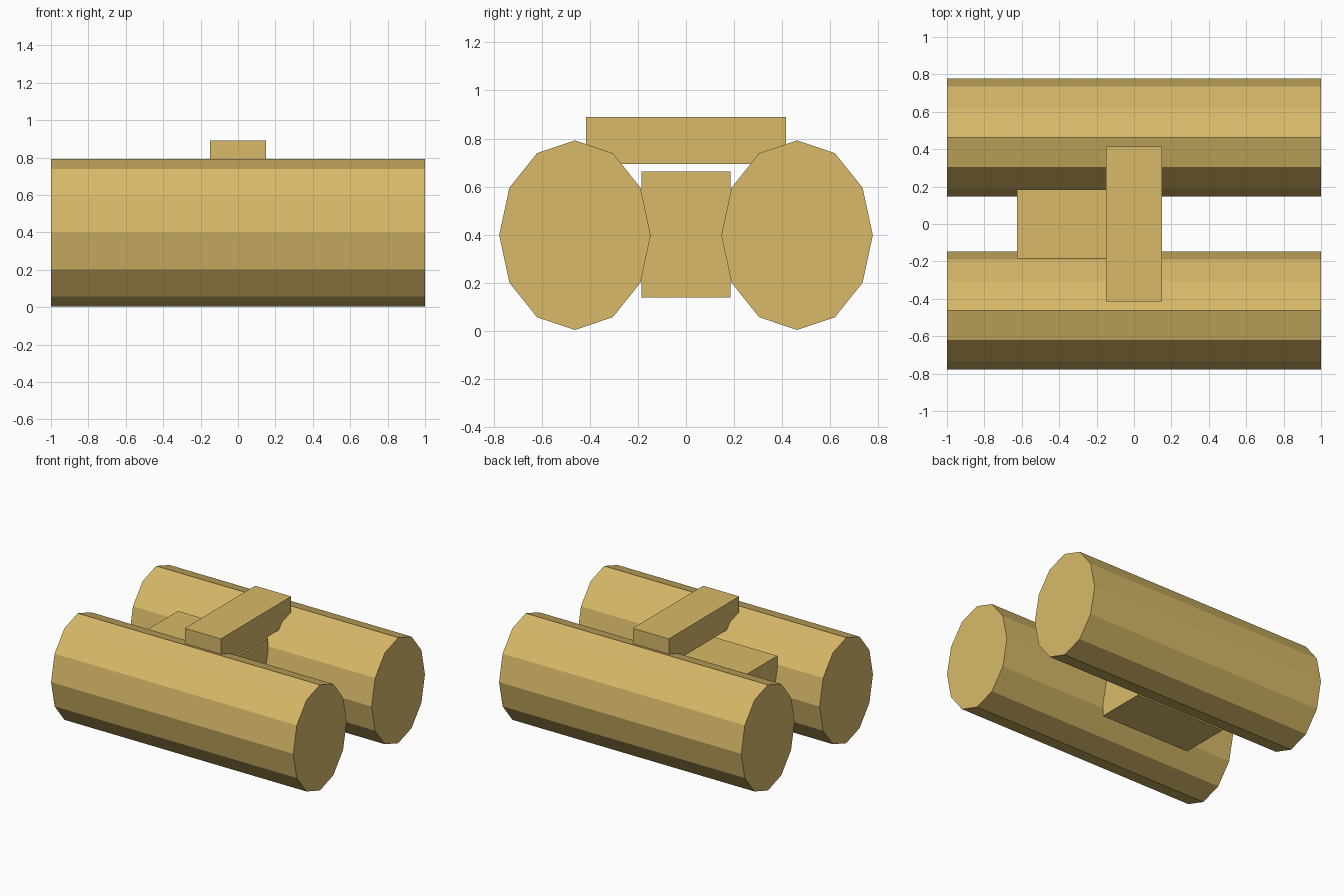
import bpy
import math
from mathutils import Matrix

if "Cube" in bpy.data.objects:
    bpy.data.objects.remove(bpy.data.objects["Cube"])

# One flat straw colour for everything
straw = bpy.data.materials.new("straw_yellow")
straw.diffuse_color = (0.69, 0.49, 0.14, 1.0)
straw.use_nodes = True
straw.node_tree.nodes["Principled BSDF"].inputs["Base Color"].default_value = straw.diffuse_color


def finish(obj, name):
    obj.name = name
    obj.data.materials.append(straw)
    return obj


def box(name, lo, hi):
    """Box between two opposite corners."""
    bpy.ops.mesh.primitive_cube_add(size=1)
    obj = bpy.context.object
    size = [b - a for a, b in zip(lo, hi)]
    mid = [(a + b) / 2 for a, b in zip(lo, hi)]
    obj.data.transform(Matrix.Diagonal((*size, 1)))
    obj.location = mid
    return finish(obj, name)


def bale(name, y):
    """Twelve-sided oval log lying along x."""
    bpy.ops.mesh.primitive_cylinder_add(vertices=12, radius=1, depth=2)
    obj = bpy.context.object
    obj.data.transform(Matrix.Rotation(math.pi / 2, 4, 'Y'))
    obj.data.transform(Matrix.Diagonal((1, 0.315, 0.394, 1)))
    obj.location = (0, y, 0.398)
    return finish(obj, name)


# Two long rolls side by side
bale("front_roll", -0.462)
bale("back_roll", 0.462)

# Block wedged between the rolls, and the bridge across their tops
box("middle_block", (-0.625, -0.185, 0.138), (0.12, 0.185, 0.662))
box("top_bridge", (-0.149, -0.415, 0.695), (0.149, 0.415, 0.89))
